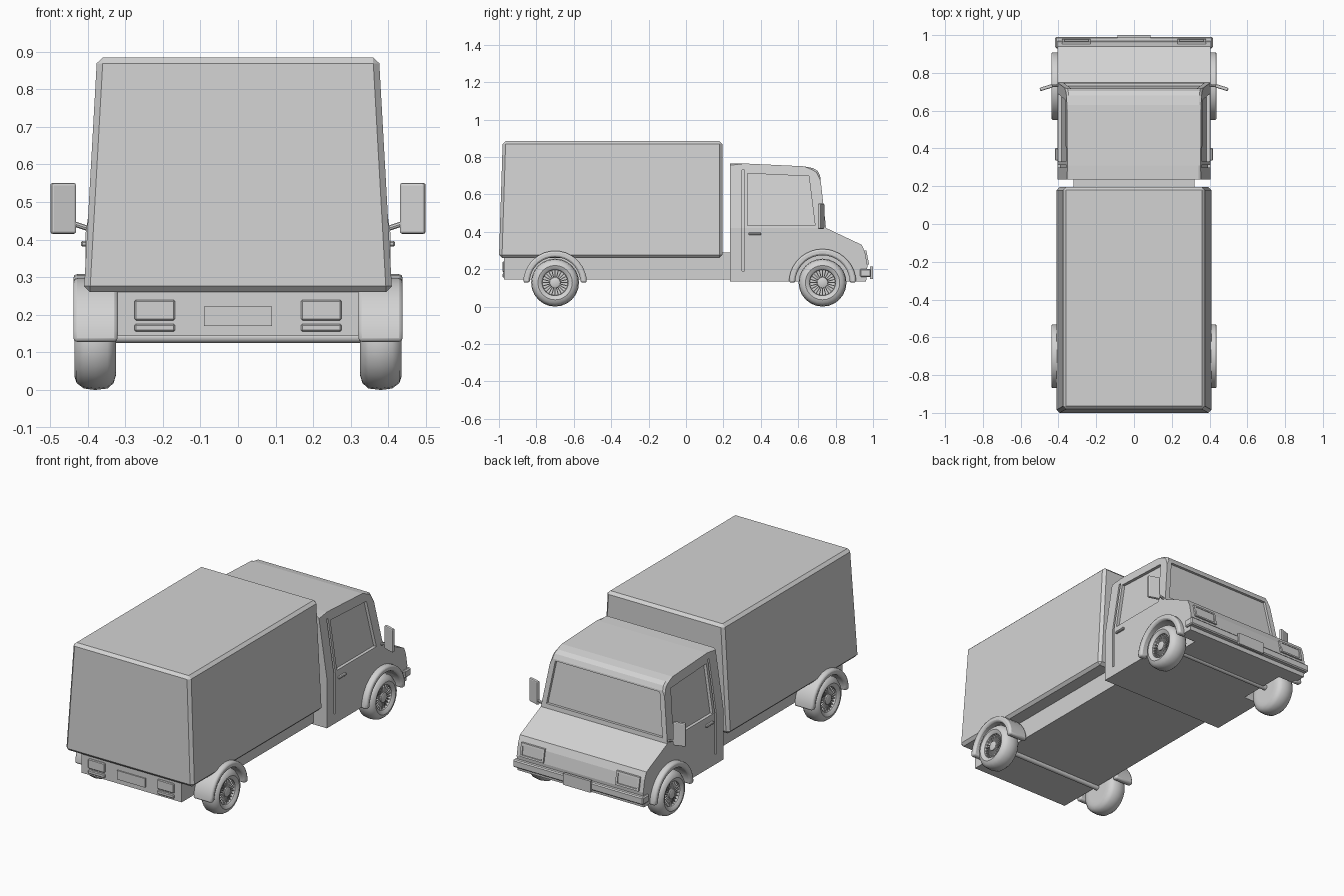
import bpy, bmesh, math
from mathutils import Matrix, Vector

cube = bpy.data.objects.get("Cube")
if cube:
    bpy.data.objects.remove(cube, do_unlink=True)

grey = bpy.data.materials.new("plain grey")
grey.use_nodes = True
grey.diffuse_color = (0.65, 0.65, 0.65, 1)
grey.node_tree.nodes["Principled BSDF"].inputs["Base Color"].default_value = (0.65, 0.65, 0.65, 1)


def finish(name, bm, smooth=False):
    bmesh.ops.recalc_face_normals(bm, faces=bm.faces)
    mesh = bpy.data.meshes.new(name)
    bm.to_mesh(mesh)
    bm.free()
    mesh.materials.append(grey)
    obj = bpy.data.objects.new(name, mesh)
    bpy.context.collection.objects.link(obj)
    if smooth:
        bpy.ops.object.select_all(action="DESELECT")
        obj.select_set(True)
        bpy.context.view_layer.objects.active = obj
        bpy.ops.object.shade_smooth_by_angle(angle=math.radians(40))
    return obj


def prism_mesh(profile, x0, x1):
    """Side profile of (y, z) points, extruded in x; x0 and x1 may depend on z."""
    f0 = x0 if callable(x0) else lambda z: x0
    f1 = x1 if callable(x1) else lambda z: x1
    bm = bmesh.new()
    a = [bm.verts.new((f0(z), y, z)) for y, z in profile]
    b = [bm.verts.new((f1(z), y, z)) for y, z in profile]
    bm.faces.new(a)
    bm.faces.new(b)
    for i in range(len(a)):
        j = (i + 1) % len(a)
        bm.faces.new((a[i], a[j], b[j], b[i]))
    return bm


def prism(name, profile, x0, x1, smooth=False):
    return finish(name, prism_mesh(profile, x0, x1), smooth)


def rect(y0, y1, z0, z1):
    return [(y0, z0), (y1, z0), (y1, z1), (y0, z1)]


def box(name, x0, x1, y0, y1, z0, z1):
    return prism(name, rect(y0, y1, z0, z1), x0, x1)


def bevel(obj, width, segments=1):
    m = obj.modifiers.new("bevel", "BEVEL")
    m.width, m.segments, m.limit_method = width, segments, "ANGLE"
    m.angle_limit = math.radians(45)


def cut(obj, cutter):
    m = obj.modifiers.new("cut", "BOOLEAN")
    m.operation, m.solver, m.object = "DIFFERENCE", "EXACT", cutter
    cutter.hide_render = True
    cutter.hide_viewport = True


def arc(y, z, r, start, end, n):
    return [(y + r * math.cos(start + (end - start) * i / n),
             z + r * math.sin(start + (end - start) * i / n)) for i in range(n + 1)]


AXLE_Z, FRONT_Y, REAR_Y = 0.128, 0.73, -0.7
SIDES = {"left": 1, "right": -1}


def cab_half(z):
    return 0.405 - 0.05 * (z - 0.42) / 0.33


def cargo_half(z):
    return 0.41 - 0.035 * (z - 0.26) / 0.625


# Cargo box with chamfered edges, and the chassis under it
cargo = prism("cargo_box", [(-1, 0.26), (0.195, 0.26), (0.195, 0.885), (-0.98, 0.885)],
              lambda z: -cargo_half(z), cargo_half)
bevel(cargo, 0.016)
box("chassis", -0.32, 0.32, -0.972, 0.25, 0.144, 0.29)

# Cab lower body with bonnet
body = prism("cab_body", [(0.235, 0.134), (0.963, 0.134), (0.97, 0.22), (0.957, 0.29),
                          (0.94, 0.33), (0.749, 0.42), (0.235, 0.42)], -0.405, 0.405)

# Cab upper part with softened roof edges
bm = prism_mesh([(0.235, 0.42), (0.749, 0.42), (0.717, 0.70), (0.705, 0.725), (0.68, 0.74),
                 (0.63, 0.75), (0.31, 0.765), (0.235, 0.765)],
                lambda z: -cab_half(z), cab_half)
roof_edges = [e for e in bm.edges if all(v.co.z > 0.69 for v in e.verts)
              and abs(e.verts[0].co.x - e.verts[1].co.x) < 0.1]
roof_edges = [e for e in roof_edges if abs(e.verts[0].co.y - e.verts[1].co.y) > 0.001]
bmesh.ops.bevel(bm, geom=roof_edges, offset=0.01, segments=1, affect="EDGES")
upper = finish("cab_upper", bm)

# Recessed windscreen
cut(upper, prism("windscreen_cutter", [(0.731, 0.445), (0.78, 0.445), (0.75, 0.69), (0.703, 0.69)],
                 lambda z: 0.03 - cab_half(z), lambda z: cab_half(z) - 0.03))

for side, s in SIDES.items():
    def at(offset):
        return lambda z: s * (cab_half(z) + offset)

    # Recessed side window and door seam
    cut(upper, prism(side + "_window_cutter",
                     [(0.33, 0.433), (0.69, 0.433), (0.657, 0.697), (0.33, 0.712)], at(-0.018), at(0.03)))
    cut(upper, prism(side + "_upper_seam_cutter", rect(0.3, 0.312, 0.41, 0.73), at(-0.012), at(0.03)))
    cut(body, box(side + "_lower_seam_cutter", s * 0.393, s * 0.45, 0.3, 0.312, 0.19, 0.43))

    # Front wheel well
    cut(body, prism(side + "_well_cutter", arc(FRONT_Y, AXLE_Z, 0.147, 0, 2 * math.pi * 31 / 32, 31),
                    s * 0.3, s * 0.5))

    # Wheel arches
    for place, y, r, x_in in (("front", FRONT_Y, 0.18, 0.39), ("rear", REAR_Y, 0.17, 0.32)):
        ring = arc(y, AXLE_Z, r, 0, math.pi, 18) + arc(y, AXLE_Z, r - 0.034, math.pi, 0, 18)
        arch = prism(f"{place}_{side}_wheel_arch", ring, s * x_in, s * 0.438, True)
        bevel(arch, 0.01, 2)

    # Door handle
    bevel(box(side + "_door_handle", s * 0.4, s * 0.418, 0.335, 0.402, 0.382, 0.396), 0.004)

    # Mirror on its arm
    bm = bmesh.new()
    bmesh.ops.create_cube(bm, size=1, matrix=Matrix.Translation((s * 0.465, 0.722, 0.483))
                          @ Matrix.Rotation(-s * 0.3, 4, "Z") @ Matrix.Diagonal((0.07, 0.018, 0.135, 1)))
    bevel(finish(side + "_mirror", bm), 0.006, 2)
    a, b = Vector((s * 0.385, 0.735, 0.425)), Vector((s * 0.445, 0.73, 0.445))
    bm = bmesh.new()
    bmesh.ops.create_cone(bm, cap_ends=True, segments=8, radius1=0.007, radius2=0.007, depth=(b - a).length,
                          matrix=Matrix.Translation((a + b) / 2)
                          @ (b - a).to_track_quat("Z", "Y").to_matrix().to_4x4())
    finish(side + "_mirror_arm", bm, True)

    # Headlight frame and lens, tail lights
    lamp = prism(side + "_headlight", [(0.945, 0.3), (0.964, 0.3), (0.979, 0.225), (0.955, 0.225)],
                 s * 0.23, s * 0.38)
    cut(lamp, prism(side + "_lens_cutter", [(0.963, 0.29), (1, 0.29), (1, 0.235), (0.97, 0.235)],
                    s * 0.242, s * 0.368))
    for kind, z0, z1 in (("tail_light", 0.185, 0.24), ("reverse_light", 0.155, 0.176)):
        bevel(box(f"{side}_{kind}", s * 0.168, s * 0.275, -0.981, -0.96, z0, z1), 0.004)


# Wheels: turned tyre and rim with thin radial spokes
TYRE = [(0, 0.07), (0, 0.09), (0.006, 0.11), (0.022, 0.124), (0.055, 0.128), (0.085, 0.124),
        (0.104, 0.11), (0.11, 0.092), (0.104, 0.077), (0.098, 0.07), (0.082, 0.068), (0.08, 0.03),
        (0.098, 0.028), (0.102, 0.018)]


def wheel(name, s, y):
    bm = bmesh.new()
    n = 24
    rings = [[bm.verts.new((x, r * math.cos(math.tau * i / n), r * math.sin(math.tau * i / n)))
              for i in range(n)] for x, r in TYRE]
    for p, q in zip(rings, rings[1:]):
        for i in range(n):
            j = (i + 1) % n
            bm.faces.new((p[i], p[j], q[j], q[i]))
    bm.faces.new(rings[0])
    bm.faces.new(rings[-1])
    for i in range(n):
        bmesh.ops.create_cube(bm, size=1, matrix=Matrix.Rotation(math.tau * i / n, 4, "X")
                              @ Matrix.Translation((0.085, 0.049, 0)) @ Matrix.Diagonal((0.014, 0.044, 0.005, 1)))
    bmesh.ops.transform(bm, verts=bm.verts, matrix=Matrix.Translation((s * 0.325, y, AXLE_Z))
                        @ Matrix.Diagonal((s, 1, 1, 1)))
    finish(name, bm, True)


for place, y in (("front", FRONT_Y), ("rear", REAR_Y)):
    for side, s in SIDES.items():
        wheel(f"{place}_{side}_wheel", s, y)
    # Axle between the wheels
    prism(place + "_axle", arc(y, AXLE_Z + 0.012, 0.015, 0, math.tau * 11 / 12, 11), -0.33, 0.33, True)

# Bumper and number plates
bevel(box("bumper", -0.417, 0.417, 0.93, 0.99, 0.158, 0.202), 0.006)
box("front_plate", -0.088, 0.088, 0.985, 1.0, 0.148, 0.215)
box("rear_plate", -0.09, 0.09, -0.979, -0.965, 0.17, 0.222)
